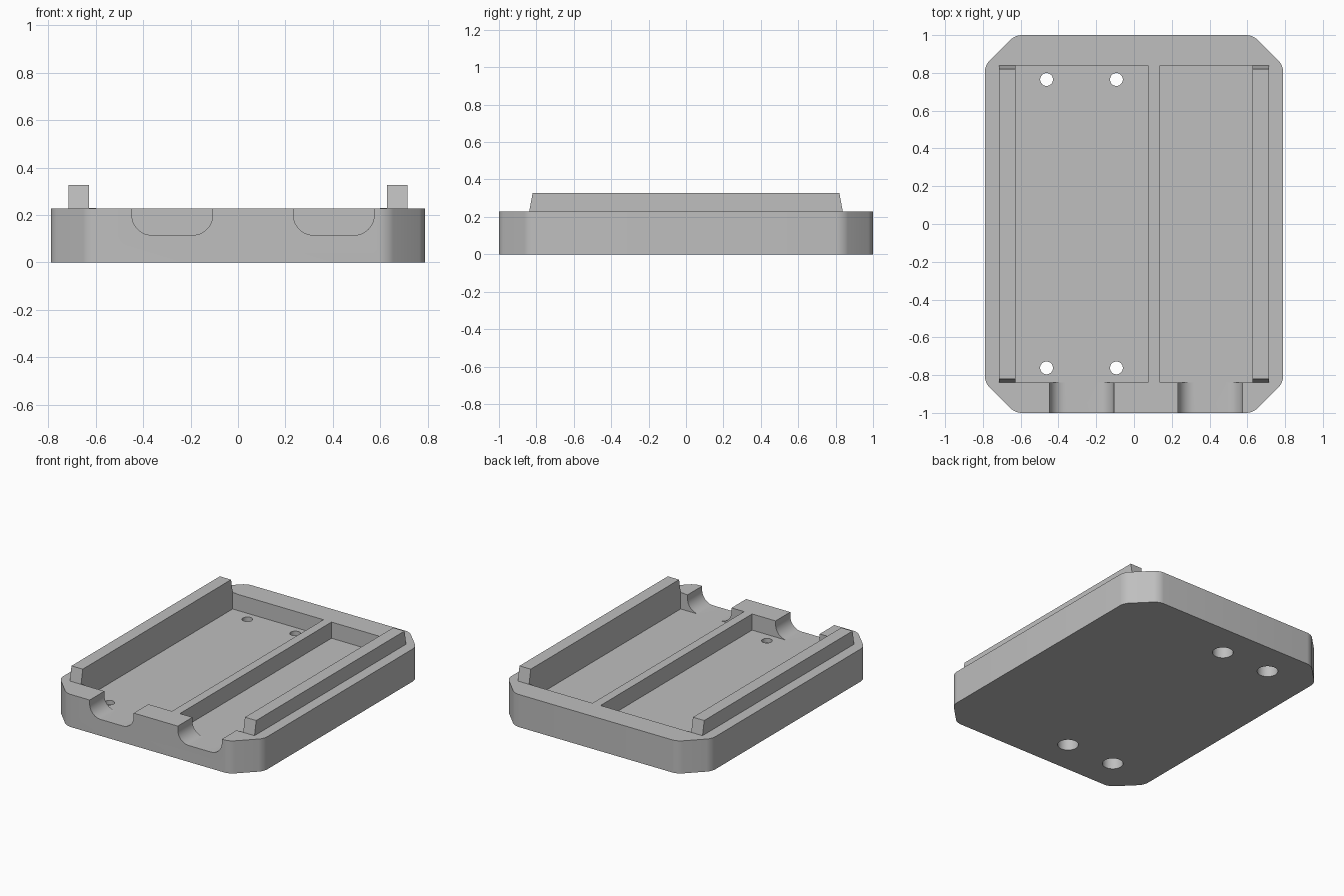
import bpy, bmesh, math

cube = bpy.data.objects.get("Cube")
if cube:
    bpy.data.objects.remove(cube, do_unlink=True)

HX, HY, H = 0.79, 1.0, 0.228       # body half width, half length, height
FLOOR = 0.115                      # pocket floor height
PX, PY = 0.628, 0.838              # pocket half extents
TOP = 0.6                          # cutters reach above everything

grey = bpy.data.materials.new("plain grey")
grey.use_nodes = True
GREY = (0.52, 0.52, 0.52, 1)
grey.diffuse_color = GREY
grey.node_tree.nodes["Principled BSDF"].inputs["Base Color"].default_value = GREY


def finish(name, bm):
    bmesh.ops.recalc_face_normals(bm, faces=bm.faces)
    mesh = bpy.data.meshes.new(name)
    bm.to_mesh(mesh)
    bm.free()
    mesh.materials.append(grey)
    ob = bpy.data.objects.new(name, mesh)
    bpy.context.collection.objects.link(ob)
    return ob


def prism(name, points, direction):
    """Extrude a closed 3D outline along a direction."""
    bm = bmesh.new()
    face = bm.faces.new([bm.verts.new(p) for p in points])
    new = bmesh.ops.extrude_face_region(bm, geom=[face])["geom"]
    bmesh.ops.translate(bm, vec=direction,
                        verts=[v for v in new if isinstance(v, bmesh.types.BMVert)])
    return finish(name, bm)


def box(name, x0, x1, y0, y1, z0, z1):
    return prism(name, [(x0, y0, z0), (x1, y0, z0), (x1, y1, z0), (x0, y1, z0)],
                 (0, 0, z1 - z0))


def cylinder(name, x, y, r, z0, z1):
    ring = [(x + r * math.cos(a * math.tau / 40), y + r * math.sin(a * math.tau / 40), z0)
            for a in range(40)]
    return prism(name, ring, (0, 0, z1 - z0))


def combine(target, tool, operation):
    """Apply a boolean and remove the tool object."""
    mod = target.modifiers.new("cut", 'BOOLEAN')
    mod.operation, mod.object, mod.solver = operation, tool, 'EXACT'
    bpy.context.view_layer.objects.active = target
    bpy.ops.object.modifier_apply(modifier=mod.name)
    bpy.data.objects.remove(tool, do_unlink=True)


# Body: rectangle with chamfered, softly rounded corners
C = 0.16
outline = [(HX - C, -HY), (HX, C - HY), (HX, HY - C), (HX - C, HY),
           (C - HX, HY), (-HX, HY - C), (-HX, C - HY), (C - HX, -HY)]
tray = prism("tray", [(x, y, 0) for x, y in outline], (0, 0, H))
bm = bmesh.new()
bm.from_mesh(tray.data)
upright = [e for e in bm.edges if abs(e.verts[0].co.z - e.verts[1].co.z) > 0.1]
bmesh.ops.bevel(bm, geom=upright, offset=0.035, segments=6, profile=0.5, affect='EDGES')
bm.to_mesh(tray.data)
bm.free()

# Side rails with sloping ends, rooted in the body
for x in (-0.715, 0.60):
    rail = [(x, -0.853, 0.15), (x, 0.853, 0.15), (x, 0.82, 0.327), (x, -0.82, 0.327)]
    combine(tray, prism("rail", rail, (0.115, 0, 0)), 'UNION')

# Two pockets separated by a thin divider
for x0, x1 in ((-PX, 0.075), (0.137, PX)):
    combine(tray, box("pocket", x0, x1, -PY, PY, FLOOR, TOP), 'DIFFERENCE')

# Round-bottomed notches through the front wall
R = 0.085
for x0, x1 in ((-0.448, -0.107), (0.234, 0.575)):
    shape = [(x0, TOP)]
    for cx, start in ((x0 + R, math.pi), (x1 - R, 1.5 * math.pi)):
        for i in range(13):
            a = start + i * math.pi / 24
            shape.append((cx + R * math.cos(a), FLOOR + R + R * math.sin(a)))
    shape.append((x1, TOP))
    notch = prism("notch", [(x, -1.1, z) for x, z in shape], (0, 0.3, 0))
    combine(tray, notch, 'DIFFERENCE')

# Screw holes with wider recesses underneath
for x in (-0.463, -0.093):
    for y in (-0.762, 0.765):
        combine(tray, cylinder("hole", x, y, 0.034, -0.1, 0.2), 'DIFFERENCE')
        combine(tray, cylinder("recess", x, y, 0.066, -0.1, 0.085), 'DIFFERENCE')

# Smooth the curved walls, keep the edges crisp
bpy.ops.object.select_all(action='DESELECT')
tray.select_set(True)
bpy.context.view_layer.objects.active = tray
bpy.ops.object.shade_smooth_by_angle(angle=math.radians(25))
